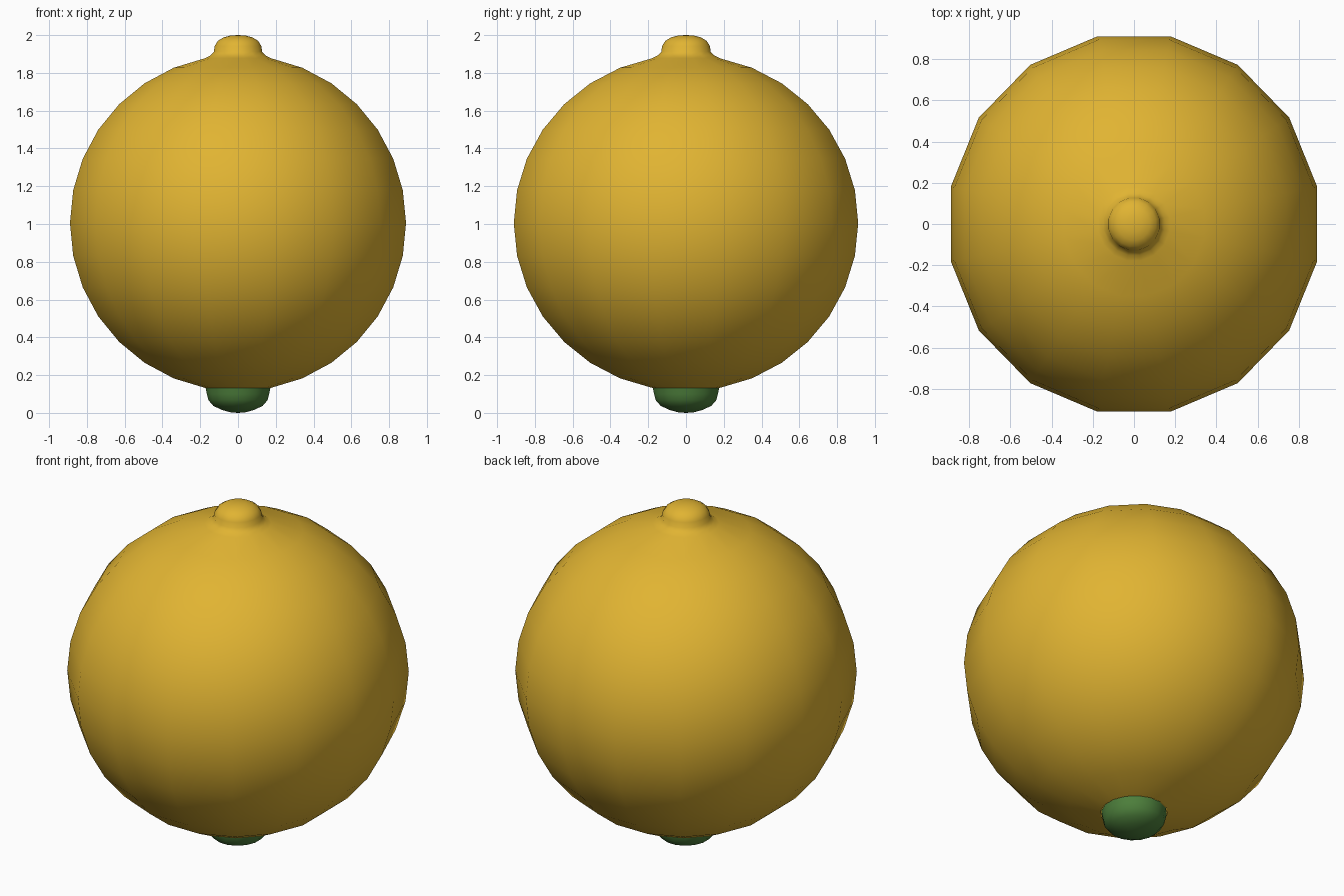
import bpy, bmesh, math

if "Cube" in bpy.data.objects:
    bpy.data.objects.remove(bpy.data.objects["Cube"])

SIDES = 16
Y_STRETCH = 1.025


def material(name, rgb):
    m = bpy.data.materials.new(name)
    m.diffuse_color = (*rgb, 1)
    m.use_nodes = True
    m.node_tree.nodes["Principled BSDF"].inputs["Base Color"].default_value = m.diffuse_color
    return m


def lathe(name, profile, mat):
    """Spin a (radius, z) profile, listed bottom to top, around z."""
    bm = bmesh.new()
    rings = []
    for r, z in profile:
        if r == 0:
            rings.append([bm.verts.new((0, 0, z))])
            continue
        ring = []
        for i in range(SIDES):
            a = 2 * math.pi * (i + 0.5) / SIDES
            ring.append(bm.verts.new((r * math.cos(a), r * math.sin(a) * Y_STRETCH, z)))
        rings.append(ring)
    for lo, hi in zip(rings, rings[1:]):
        for i in range(SIDES):
            j = (i + 1) % SIDES
            if len(lo) == 1:
                bm.faces.new((lo[0], hi[j], hi[i]))
            elif len(hi) == 1:
                bm.faces.new((lo[i], lo[j], hi[0]))
            else:
                bm.faces.new((lo[i], lo[j], hi[j], hi[i]))
    for f in bm.faces:
        f.smooth = True
    bmesh.ops.recalc_face_normals(bm, faces=bm.faces)
    me = bpy.data.meshes.new(name)
    bm.to_mesh(me)
    bm.free()
    me.materials.append(mat)
    ob = bpy.data.objects.new(name, me)
    bpy.context.collection.objects.link(ob)
    return ob


yellow = material("fruit yellow", (0.75, 0.455, 0.032))
green = material("stem green", (0.075, 0.215, 0.045))

# Round fruit body: sphere rings, with the top cap drawn out into a nub
body = []
for k in range(1, 16):
    t = math.pi * k / 16
    body.append((0.907 * math.sin(t), 1.005 - 0.89 * math.cos(t)))
nub = [(0.15, 1.892), (0.13, 1.912), (0.126, 1.942), (0.108, 1.97),
       (0.078, 1.988), (0.04, 1.998), (0, 2.0)]
lathe("fruit", body + nub, yellow)

# Short green stem end under the fruit
stem = [(0, 0), (0.04, 0.003), (0.085, 0.015), (0.133, 0.037),
        (0.16, 0.068), (0.168, 0.1), (0.175, 0.133)]
lathe("stem", stem, green)
